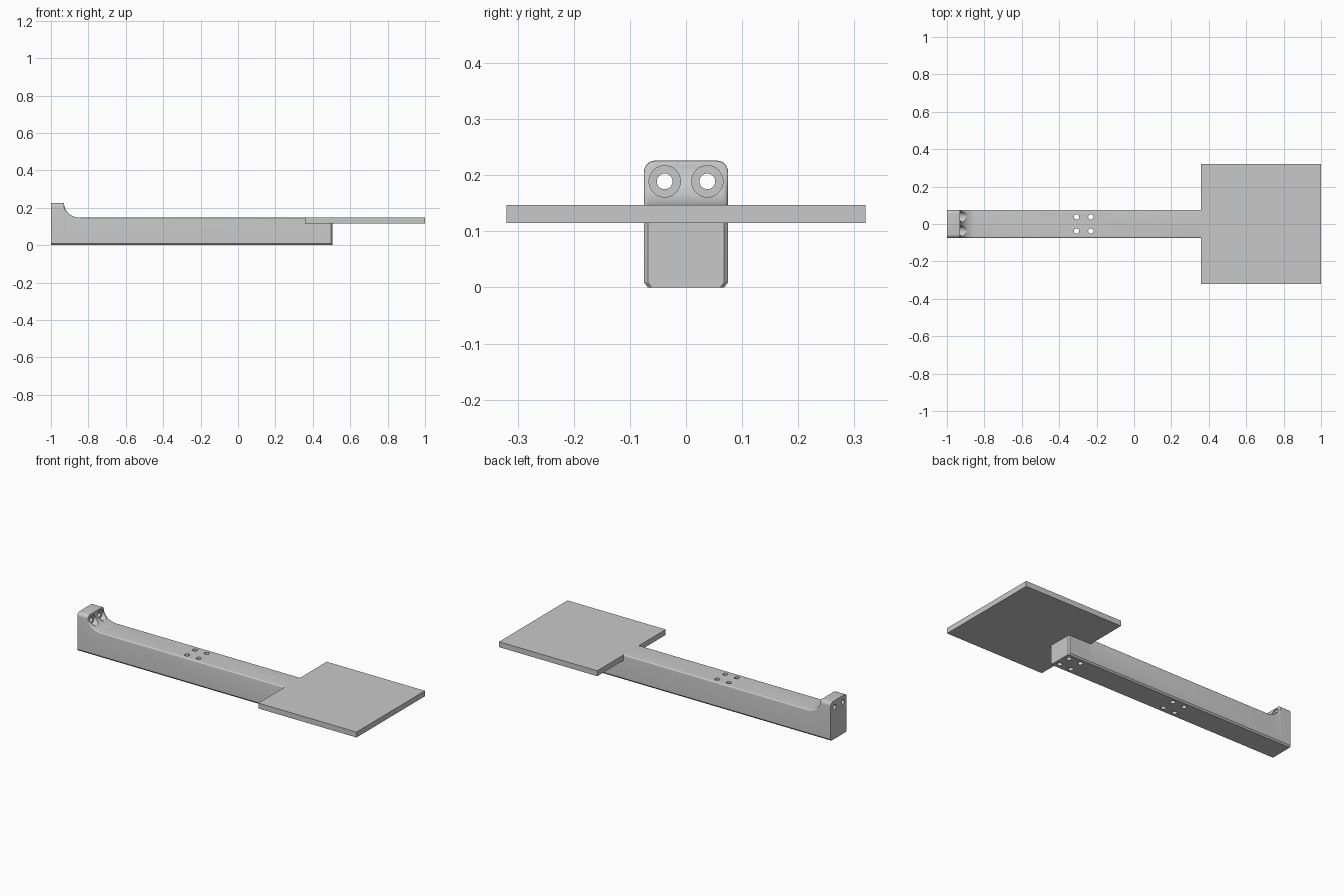
import bpy, bmesh
from math import sin, cos, pi
from mathutils import Matrix

if "Cube" in bpy.data.objects:
    bpy.data.objects.remove(bpy.data.objects["Cube"])

grey = bpy.data.materials.new("plain grey")
grey.use_nodes = True
grey.diffuse_color = (0.584, 0.584, 0.584, 1)
grey.node_tree.nodes["Principled BSDF"].inputs["Base Color"].default_value = grey.diffuse_color


def finish(bm, name):
    bmesh.ops.recalc_face_normals(bm, faces=bm.faces)
    mesh = bpy.data.meshes.new(name)
    bm.to_mesh(mesh)
    bm.free()
    mesh.materials.append(grey)
    obj = bpy.data.objects.new(name, mesh)
    bpy.context.scene.collection.objects.link(obj)
    return obj


def cross_section(x, height, radius, width):
    """Ring with a chamfered underside and rounded upper corners."""
    ring = [(width - 0.007, 0), (width, 0.009)]
    for i in range(7):
        a = pi / 2 * i / 6
        ring.append((width - radius * (1 - cos(a)), height - radius * (1 - sin(a))))
    ring += [(-y, z) for y, z in reversed(ring)]
    return [(x, y, z) for y, z in ring]


def loft(name, rings):
    bm = bmesh.new()
    loops = [[bm.verts.new(p) for p in ring] for ring in rings]
    for a, b in zip(loops, loops[1:]):
        for i in range(len(a)):
            j = (i + 1) % len(a)
            bm.faces.new((a[i], a[j], b[j], b[i]))
    bm.faces.new(loops[0])
    bm.faces.new(loops[-1])
    return finish(bm, name)


def drill(obj, centre, radius, length, axis):
    """Cut a round hole and discard the cutter."""
    bm = bmesh.new()
    turn = Matrix.Rotation(pi / 2, 4, "Y") if axis == "X" else Matrix()
    bmesh.ops.create_cone(bm, cap_ends=True, segments=32, radius1=radius, radius2=radius,
                          depth=length, matrix=Matrix.Translation(centre) @ turn)
    cutter = finish(bm, "drill")
    cutter.hide_render = True
    mod = obj.modifiers.new("hole", "BOOLEAN")
    mod.operation = "DIFFERENCE"
    mod.solver = "EXACT"
    mod.object = cutter
    bpy.context.view_layer.update()
    graph = bpy.context.evaluated_depsgraph_get()
    result = bpy.data.meshes.new_from_object(obj.evaluated_get(graph))
    obj.modifiers.remove(mod)
    if len(result.polygons) > len(obj.data.polygons):
        obj.data = result
    bpy.data.objects.remove(cutter)


half, top, head_top, end = 0.075, 0.147, 0.226, 0.505
plate_low, plate_x, soft = 0.115, 0.357, 0.007

# Beam: tall head, concave sweep, long bar, low tongue tucked into the plate
rings = [cross_section(-1, head_top, 0.02, half),
         cross_section(-0.934, head_top, 0.02, half),
         cross_section(-0.931, head_top - 0.001, 0.02, half)]
for i in range(13):
    a = pi / 2 * i / 12
    height = head_top - 0.004 - (head_top - 0.004 - top) * sin(a)
    rings.append(cross_section(-0.845 - 0.085 * cos(a), height,
                               soft + 0.013 * (1 - sin(a)), half))
rings += [cross_section(plate_x, top, soft, half),
          cross_section(plate_x + 0.01, plate_low + 0.01, soft, half),
          cross_section(end - soft, plate_low + 0.01, soft, half),
          cross_section(end, plate_low + 0.01, soft, half - soft)]
beam = loft("beam", rings)

# Bolt holes: two sets of four down through the beam, two counterbored in the head
for y in (-0.038, 0.038):
    for x in (-0.307, -0.231, 0.397, 0.473):
        drill(beam, (x, y, 0.1), 0.014, 0.4, "Z")
    drill(beam, (-0.835, y, 0.189), 0.028, 0.2, "X")
    drill(beam, (-1, y, 0.189), 0.014, 0.4, "X")

# Square plate seated over the tongue of the beam
bm = bmesh.new()
bmesh.ops.create_cube(bm, size=1)
bmesh.ops.scale(bm, vec=(1 - plate_x, 0.64, top - plate_low), verts=bm.verts)
bmesh.ops.translate(bm, vec=((1 + plate_x) / 2, 0, (top + plate_low) / 2), verts=bm.verts)
finish(bm, "plate")

bpy.ops.object.select_all(action="DESELECT")
beam.select_set(True)
bpy.context.view_layer.objects.active = beam
bpy.ops.object.shade_smooth_by_angle(angle=0.5)
